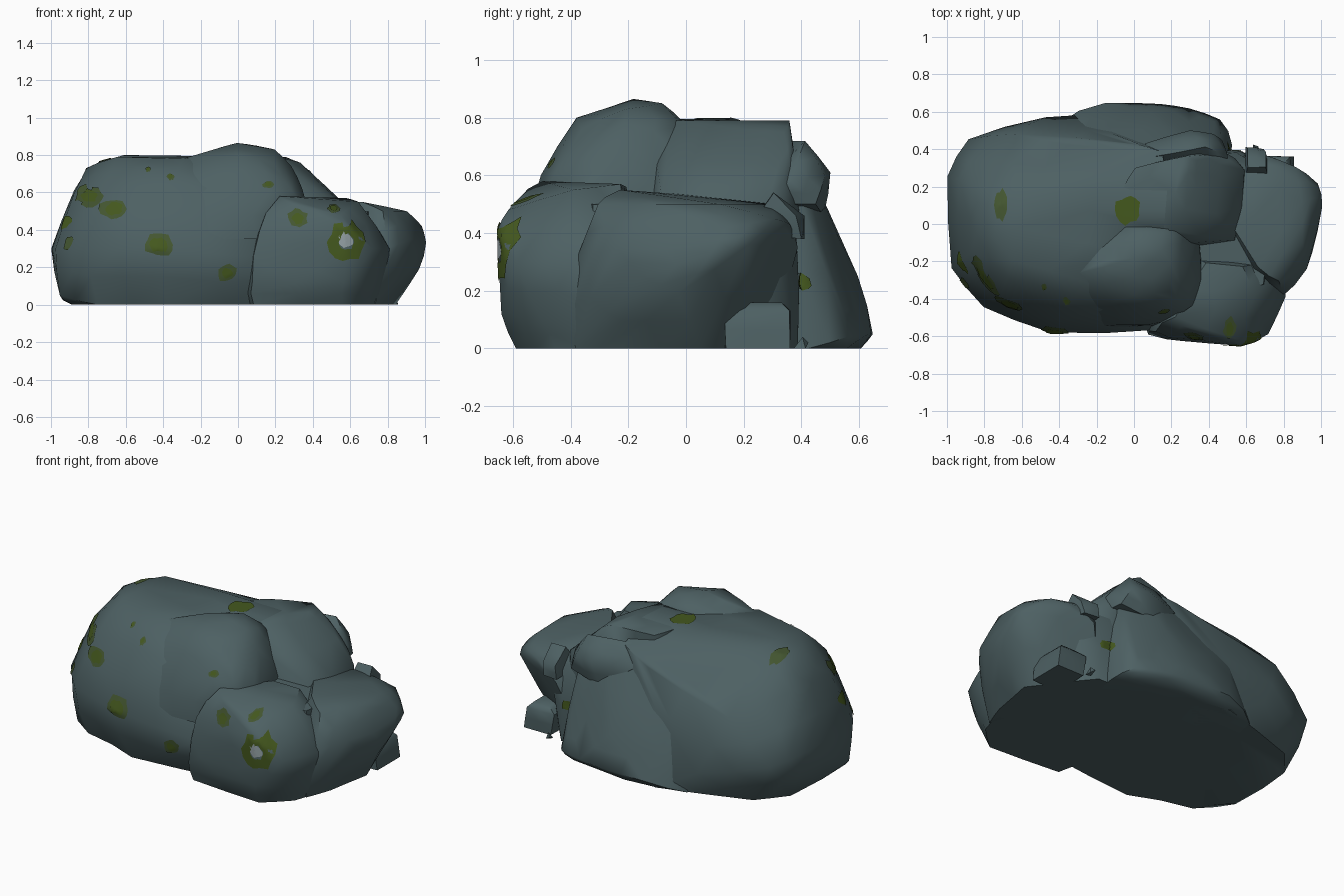
import bpy, bmesh, math, random
from mathutils import Vector
from mathutils.bvhtree import BVHTree

random.seed(4)
default_cube = bpy.data.objects.get("Cube")
if default_cube:
    bpy.data.objects.remove(default_cube, do_unlink=True)


def make_material(name, colour):
    material = bpy.data.materials.new(name)
    material.use_nodes = True
    material.diffuse_color = (*colour, 1)
    shader = next(n for n in material.node_tree.nodes if n.type == 'BSDF_PRINCIPLED')
    shader.inputs["Base Color"].default_value = (*colour, 1)
    shader.inputs["Roughness"].default_value = 0.9
    return material


slate = make_material("slate grey", (.075, .118, .125))
moss = make_material("moss green", (.058, .098, .013))
faded_moss = make_material("faded moss", (.057, .093, .03))
lichen = make_material("pale lichen", (.3, .36, .38))

surface_points, surface_faces = [], []


def add_object(name, bm, material, angle):
    mesh = bpy.data.meshes.new(name)
    bm.to_mesh(mesh)
    bm.free()
    mesh.materials.append(material)
    obj = bpy.data.objects.new(name, mesh)
    bpy.context.collection.objects.link(obj)
    bpy.ops.object.select_all(action='DESELECT')
    obj.select_set(True)
    bpy.context.view_layer.objects.active = obj
    bpy.ops.object.shade_smooth_by_angle(angle=math.radians(angle))


def boulder(name, points, soften=.25):
    """Wrap corner points in a convex hull, then wear the edges down slightly."""
    bm = bmesh.new()
    for x, y, z in points:
        bm.verts.new((x * 1.01, y * 1.01, z))
    bmesh.ops.convex_hull(bm, input=bm.verts[:])
    loose = [v for v in bm.verts if not v.link_faces]
    bmesh.ops.delete(bm, geom=loose, context='VERTS')
    bmesh.ops.subdivide_edges(bm, edges=bm.edges[:], cuts=1, use_grid_fill=True)
    bmesh.ops.smooth_vert(bm, verts=bm.verts[:], factor=soften,
                          use_axis_x=True, use_axis_y=True, use_axis_z=False)
    bmesh.ops.triangulate(bm, faces=bm.faces[:])
    bmesh.ops.recalc_face_normals(bm, faces=bm.faces[:])
    # Remember the surface so that moss can be laid on it
    start = len(surface_points)
    bm.verts.index_update()
    surface_points.extend(v.co.copy() for v in bm.verts)
    surface_faces.extend([start + v.index for v in f.verts] for f in bm.faces)
    add_object(name, bm, slate, 48)


# Large left mass, its top falling away toward the back
boulder("left_mass", [
    (-.91, -.24, 0), (-.9, .25, 0), (-.78, .4, 0), (-.2, .6, 0), (.1, .55, 0),
    (.25, -.5, 0), (-.4, -.53, 0), (-.77, -.4, 0), (-.95, -.24, .05),
    (-1, .28, .3), (-.98, -.24, .3), (-.89, .46, .25), (-.8, -.45, .3),
    (-.45, -.59, .3), (.15, -.58, .25), (-.48, .58, .15),
    (-.87, -.17, .6), (-.86, .2, .62), (-.81, .05, .73), (-.66, -.2, .79),
    (-.64, .15, .8), (-.15, .18, .79), (.2, .2, .79), (.2, 0, .79),
    (-.3, -.3, .78), (-.65, .49, .5), (-.35, .43, .6), (0, .42, .64), (.2, .39, .71),
    (-.7, -.36, .62), (-.35, -.45, .65), (.05, -.46, .6)])

# Long slope at the back
boulder("back_slope", [
    (-.16, .65, .05), (.14, .64, .05), (.29, .62, .05), (.46, .56, .04),
    (.55, .43, 0), (-.45, .56, 0), (.1, .6, .25), (.4, .53, .22),
    (-.3, .47, .42), (.3, .46, .5), (.45, .4, .5), (0, .42, .62),
    (.25, .39, .7), (.5, 0, 0), (-.5, 0, 0), (.45, 0, .5), (0, .6, 0), (.4, .55, 0)])

# Shoulder falling from the flat top to the right
boulder("shoulder", [
    (-.1, .15, .79), (.0, .3, .77), (.26, .37, .79), (.2, -.05, .79),
    (.32, .2, .76), (.32, .34, .75), (.45, .36, .63), (.6, .3, .52),
    (.56, -.1, .53), (.47, .4, .45), (-.05, -.1, .78),
    (.6, .3, 0), (.6, -.2, 0), (0, .3, 0), (0, -.2, 0)])

# Rounded summit, running into the left mass
boulder("summit", [
    (0, -.18, .865), (-.12, -.2, .83), (.1, -.08, .85), (.2, -.2, .83),
    (0, -.38, .8), (.19, -.36, .76), (.28, -.22, .74), (-.05, 0, .79),
    (.22, 0, .77), (.34, -.25, .62), (.3, -.46, .61), (.05, -.5, .6),
    (-.32, -.26, .78), (-.25, -.46, .6), (.38, -.38, .5), (-.2, -.57, .35),
    (.1, -.57, .35), (.36, 0, .5), (-.1, 0, .5)])

# Low middle filling the hollow between the lumps
boulder("middle", [
    (.2, -.45, .53), (.7, -.33, .5), (.75, .25, .48), (.2, .35, .55), (.55, .38, .4),
    (.75, -.3, 0), (.1, -.5, 0), (.58, .4, 0), (0, .4, 0), (.72, .2, 0)], .1)

# Front right bulge
boulder("front_bulge", [
    (.04, -.57, 0), (.55, -.6, 0), (.7, -.45, 0), (.78, -.2, 0), (-.05, 0, 0),
    (.06, -.6, .12), (.25, -.62, .25), (.58, -.64, .12), (.58, -.65, .42),
    (.72, -.59, .3), (.72, -.5, .1), (.81, -.39, .3), (.55, -.62, .48),
    (.3, -.56, .53), (.2, -.51, .58), (.64, -.38, .55), (.6, -.22, .57),
    (.4, -.2, .56), (.1, -.58, .4), (.82, -.2, .3)])

# Right end, overhanging toward the back
boulder("right_end", [
    (.83, .05, 0), (.72, .2, 0), (.78, -.25, 0), (.72, -.42, 0), (.5, .3, 0),
    (.97, -.02, .19), (.95, -.15, .25), (1, .1, .33), (.99, .22, .36),
    (.92, -.25, .35), (.8, -.39, .3), (.98, .15, .42), (.9, -.1, .5), (.9, .12, .5),
    (.76, -.31, .5), (.65, -.25, .55), (.62, .3, .5), (.86, .31, .45),
    (.72, .36, .43), (.6, .4, .35), (.85, -.1, .08), (.5, -.3, .2), (.4, .2, .52)])

# Chips on the upper back and under the right end
boulder("rear_knob", [
    (.1, .36, .72), (.38, .41, .72), (.2, .41, .7), (.3, .5, .61), (.42, .48, .6),
    (.05, .43, .6), (.5, .36, .58), (.47, .45, .5), (.25, .48, .46), (.1, .2, .5),
    (.5, .2, .5)], .15)
boulder("rear_chip", [
    (.6, .41, .46), (.7, .38, .46), (.6, .3, .54), (.7, .3, .54), (.69, .4, .38),
    (.59, .41, .38), (.57, .2, .4), (.72, .2, .4)], .1)
boulder("ground_chip", [
    (.63, .38, 0), (.66, .37, 0), (.66, .41, 0), (.63, .42, .02), (.65, .4, .04)], 0)

# Loose block under the overhang
boulder("loose_block", [
    (x - (.02 if z else 0), y, z) for x in (.66, .85) for y in (.13, .36)
    for z in (0, .13)] + [(.69, .15, .16), (.8, .15, .16), (.69, .33, .16), (.8, .33, .16)], .1)

surface = BVHTree.FromPolygons(surface_points, surface_faces)
FRONT, TOP = Vector((0, 1, 0)), Vector((0, 0, -1))
LEFT_CORNER, BACK_CORNER = Vector((1, .6, 0)), Vector((-1, -.7, 0))


def patch(name, centre, direction, width, height, material=moss, hole=0, lift=.005):
    """Lay a ragged thin plate on the rock, as seen along the given direction."""
    direction = direction.normalized()
    up = Vector((0, 1, 0)) if abs(direction.z) > .9 else Vector((0, 0, 1))
    side = direction.cross(up)
    sides, rings = 14, 5
    ragged = [random.uniform(.75, 1.1) for _ in range(sides)]
    bm = bmesh.new()
    grid = []
    for ring in range(rings + 1):
        reach = hole + (1 - hole) * ring / rings
        row = []
        for i in range(sides):
            turn = math.tau * i / sides
            edge = reach * ragged[i]
            start = (Vector(centre) - direction * 2
                     + side * math.cos(turn) * width * edge
                     + up * math.sin(turn) * height * edge)
            hit, normal, _, _ = surface.ray_cast(start, direction)
            row.append(bm.verts.new(hit + normal * lift) if hit else None)
        grid.append(row)
    for inner, outer in zip(grid, grid[1:]):
        for i in range(sides):
            j = (i + 1) % sides
            corners = [inner[i], inner[j], outer[j], outer[i]]
            if None in corners:
                continue
            depth = [v.co.dot(direction) for v in corners]
            if max(depth) - min(depth) < .06:
                bm.faces.new(corners)
    bmesh.ops.remove_doubles(bm, verts=bm.verts[:], dist=.0005)
    for face in bm.faces:
        face.normal_update()
        if face.normal.dot(direction) > 0:
            face.normal_flip()
    add_object(name, bm, material, 60)


# Moss on the front
front_spots = [(-.66, .51, .08, .06), (-.79, .58, .08, .06), (-.42, .32, .08, .07),
               (-.06, .17, .055, .05), (.32, .46, .055, .055), (.16, .64, .03, .02),
               (-.36, .68, .02, .02), (-.48, .72, .015, .015), (.51, .51, .035, .025)]
for number, (x, z, width, height) in enumerate(front_spots):
    patch(f"front_moss_{number}", (x, 0, z), FRONT, width, height, faded_moss)
    patch(f"front_moss_core_{number}", (x, 0, z), FRONT, width * .6, height * .6, lift=.009)

# Ring of moss around a pale spot
patch("moss_ring", (.58, 0, .335), FRONT, .1, .115, hole=.4)
patch("pale_spot", (.575, 0, .345), FRONT, .04, .045, lichen)

# Moss on the top and the corners
patch("top_moss", (-.03, .08, 0), TOP, .07, .085)
patch("top_left_moss", (-.71, .1, 0), TOP, .035, .085, faded_moss)
patch("corner_moss_high", (-.9, -.2, .44), LEFT_CORNER, .06, .04)
patch("corner_moss_low", (-.88, -.3, .33), LEFT_CORNER, .04, .035, faded_moss)
patch("back_moss", (.55, .42, .23), BACK_CORNER, .05, .03)
